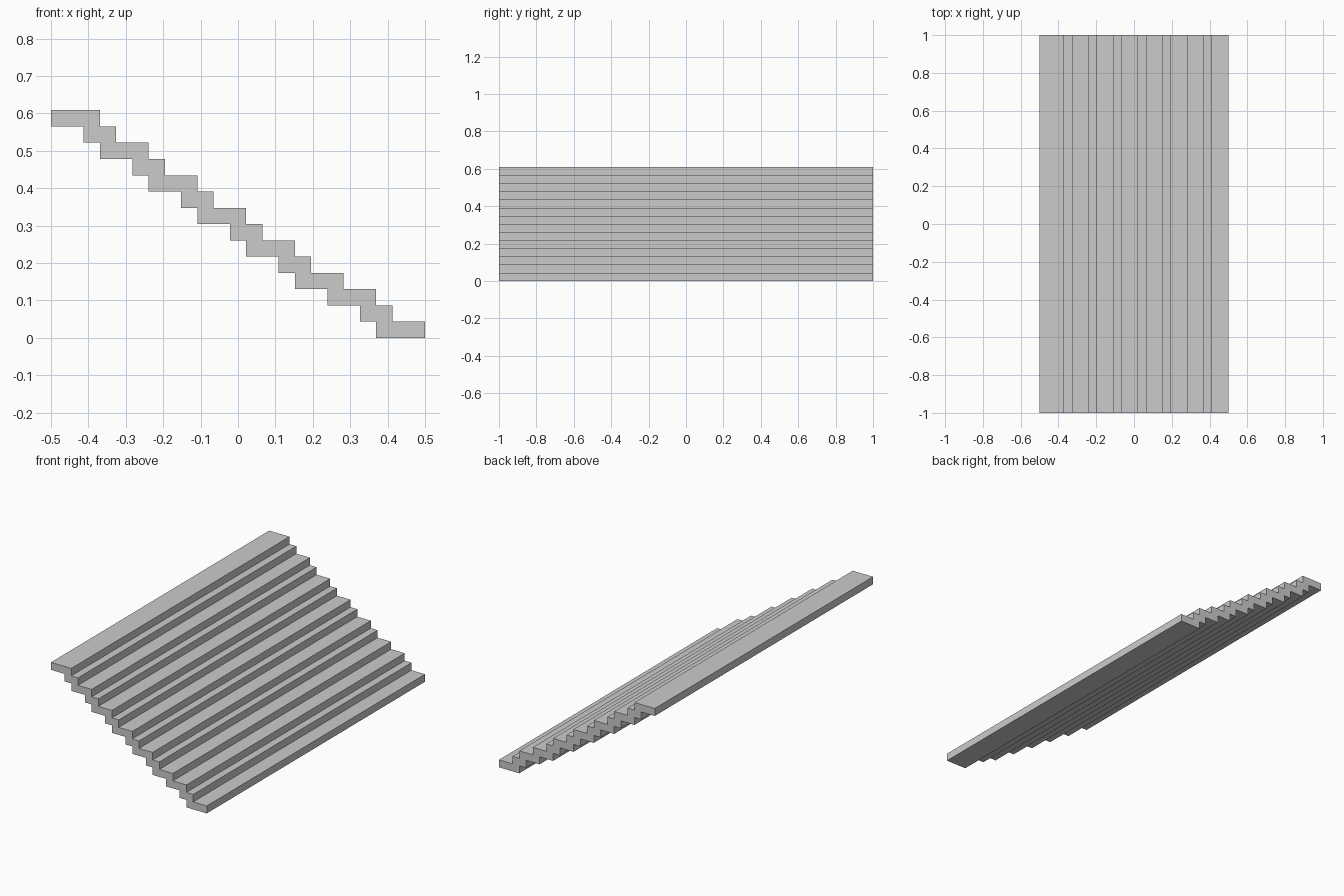
import bpy
import bmesh

if "Cube" in bpy.data.objects:
    bpy.data.objects.remove(bpy.data.objects["Cube"])

U = 1 / 23          # step grid unit
HALF_WIDTH = 1.0

# Start and end column of each layer, bottom to top
layers = [(20, 23), (19, 21), (17, 20), (15, 18), (14, 16), (12, 15), (11, 13),
          (9, 12), (8, 10), (6, 9), (5, 7), (3, 6), (2, 4), (0, 3)]

# Stepped outline: up the tread side, back down the underside
right, left = [], []
for row, (start, end) in enumerate(layers):
    for z in (row, row + 1):
        right.append((end * U - 0.5, z * U))
        left.append((start * U - 0.5, z * U))
outline = right + left[::-1]

# Extrude the outline across the full width of the stair
bm = bmesh.new()
side = bm.faces.new([bm.verts.new((x, -HALF_WIDTH, z)) for x, z in outline])
result = bmesh.ops.extrude_face_region(bm, geom=[side], use_keep_orig=True)
moved = [g for g in result["geom"] if isinstance(g, bmesh.types.BMVert)]
bmesh.ops.translate(bm, verts=moved, vec=(0, 2 * HALF_WIDTH, 0))
bmesh.ops.recalc_face_normals(bm, faces=bm.faces[:])

mesh = bpy.data.meshes.new("stair_flight")
bm.to_mesh(mesh)
bm.free()
bpy.context.collection.objects.link(bpy.data.objects.new("stair_flight", mesh))
